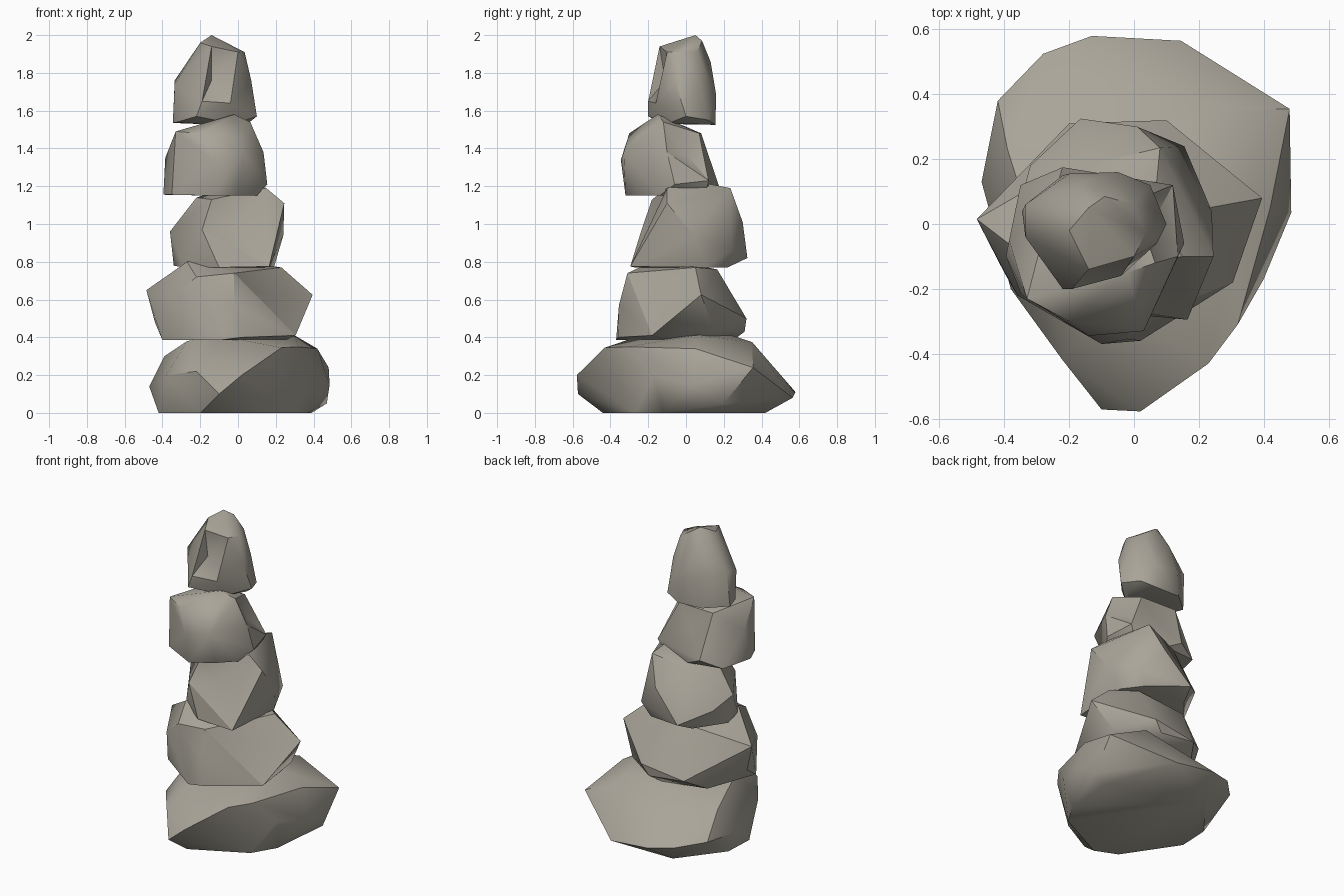
import bpy, bmesh, math
from mathutils import Vector, geometry

stone = bpy.data.materials.new("stone")
stone.diffuse_color = (0.40, 0.375, 0.32, 1)


def edge_distance(e, p):
    a, b = (v.co for v in e.verts)
    t = max(0, min(1, geometry.intersect_point_line(p, a, b)[1]))
    return (a.lerp(b, t) - p).length


def rock(name, bottom, middle, top, dents=()):
    """A chiselled stone: convex hull over a few corners, then hollows pressed in."""
    bm = bmesh.new()
    for p in bottom + middle + top:
        bm.verts.new(p)
    bmesh.ops.convex_hull(bm, input=bm.verts[:])
    loose = [v for v in bm.verts if not v.link_faces]
    bmesh.ops.delete(bm, geom=loose, context='VERTS')
    bmesh.ops.triangulate(bm, faces=bm.faces[:])
    for d in dents:
        p = Vector(d)
        face = min(bm.faces, key=lambda f: (geometry.closest_point_on_tri(
            p, *[v.co for v in f.verts]) - p).length)
        # split the longest edge of the nearest facet and press it in
        edge = max(face.edges, key=lambda e: e.calc_length() - 2 * edge_distance(e, p))
        r = bmesh.ops.subdivide_edges(bm, edges=[edge], cuts=1)
        v = [g for g in r['geom_inner'] if isinstance(g, bmesh.types.BMVert)][0]
        v.co = p
        bmesh.ops.triangulate(bm, faces=bm.faces[:])
    bmesh.ops.recalc_face_normals(bm, faces=bm.faces[:])
    me = bpy.data.meshes.new(name)
    bm.to_mesh(me)
    bm.free()
    me.materials.append(stone)
    ob = bpy.data.objects.new(name, me)
    bpy.context.collection.objects.link(ob)
    bpy.ops.object.select_all(action='DESELECT')
    ob.select_set(True)
    bpy.context.view_layer.objects.active = ob
    bpy.ops.object.shade_smooth_by_angle(angle=math.radians(35))
    return ob


# Wide base stone
rock("base_stone",
     [(-.41, .15, 0), (-.2, .42, 0), (.15, .42, 0), (.39, .2, 0), (.37, -.12, 0),
      (.28, -.27, 0), (-.06, -.44, 0), (-.2, -.38, 0), (-.42, -.05, 0)],
     [(-.13, .58, .11), (.145, .565, .08), (.48, .355, .24), (.47, .2, .05), (.485, .035, .15),
      (.4, -.17, .2), (.02, -.578, .2), (-.1, -.572, .1), (-.22, -.42, .22), (-.38, -.2, .2),
      (-.47, .13, .14), (-.42, .38, .15), (-.28, .525, .13)],
     [(.23, -.43, .345), (.32, -.31, .35), (.42, .05, .34), (.3, .05, .41), (.2, .35, .375),
      (.05, .18, .43), (-.27, -.15, .38), (-.1, -.24, .41), (-.39, .23, .3)])

# Second stone, pointed to the left and right
rock("second_stone",
     [(-.4, -.15, .385), (-.1, -.37, .385), (.02, -.36, .4), (.305, -.18, .41),
      (.25, -.1, .385), (.2, .12, .385), (0, .25, .385), (-.28, .18, .385),
      (.28, .15, .43), (.05, .31, .43), (-.44, 0, .48)],
     [(-.485, .015, .65), (.395, .08, .625), (-.02, -.355, .57),
      (.1, .32, .5), (-.2, .31, .46), (-.36, -.22, .6)],
     [(-.27, -.15, .8), (-.13, -.14, .82), (.07, -.1, .77), (.23, .05, .77),
      (.1, .165, .76), (-.25, .15, .74), (-.22, -.3, .72), (-.02, -.31, .74)],
     [(.1, -.2, .64)])

# Third stone, leaning back
rock("third_stone",
     [(.165, -.295, .775), (.19, .1, .77), (.1, .22, .77), (-.2, .22, .77),
      (-.34, .05, .78), (-.29, -.12, .77), (-.1, -.27, .77)],
     [(.24, .04, .94), (.155, .24, .86), (.01, .3, 1.01), (-.165, .325, .82),
      (-.36, .03, .96), (-.32, .18, .9), (-.19, -.235, .97)],
     [(.245, -.1, 1.11), (.15, -.1, 1.19), (.06, .03, 1.23), (.08, .235, 1.19),
      (-.22, 0, 1.14), (-.15, .18, 1.13), (-.14, -.18, 1.13)],
     [(-.02, -.16, 1.0)])

# Fourth stone, overhanging the front
rock("fourth_stone",
     [(-.395, -.1, 1.155), (-.35, -.21, 1.155), (-.13, -.32, 1.15), (0, -.24, 1.15),
      (.1, -.14, 1.15), (.08, .1, 1.15), (-.12, .15, 1.15),
      (.155, -.06, 1.21), (.12, .12, 1.23), (-.22, .175, 1.2), (-.35, .12, 1.16)],
     [(-.385, -.05, 1.35), (-.14, -.345, 1.34), (.03, -.33, 1.38), (.135, -.1, 1.38)],
     [(-.33, -.23, 1.49), (-.2, -.3, 1.48), (-.02, -.15, 1.58), (.065, -.12, 1.54),
      (0, .07, 1.48), (-.25, .08, 1.48)],
     [(.06, .01, 1.36), (-.1, .09, 1.35)])

# Narrow tapered top stone
rock("top_stone",
     [(-.345, .04, 1.535), (-.32, -.05, 1.54), (-.2, -.12, 1.53), (-.02, -.1, 1.53),
      (.05, .02, 1.53), (.1, .0, 1.57), (.05, .12, 1.55), (-.05, .155, 1.525), (-.22, .15, 1.53)],
     [(-.22, -.2, 1.57), (-.19, -.2, 1.65), (-.335, .06, 1.76), (-.335, -.04, 1.74),
      (-.04, -.16, 1.64), (.07, -.06, 1.76), (.05, .06, 1.76), (-.05, .16, 1.68), (-.2, .155, 1.7)],
     [(-.2, -.02, 1.96), (-.14, .05, 2.0), (-.09, .085, 1.97), (.035, -.03, 1.91),
      (-.14, -.14, 1.94), (0, -.1, 1.91), (0, .06, 1.91), (-.16, .13, 1.86)],
     [(-.14, -.11, 1.76)])
